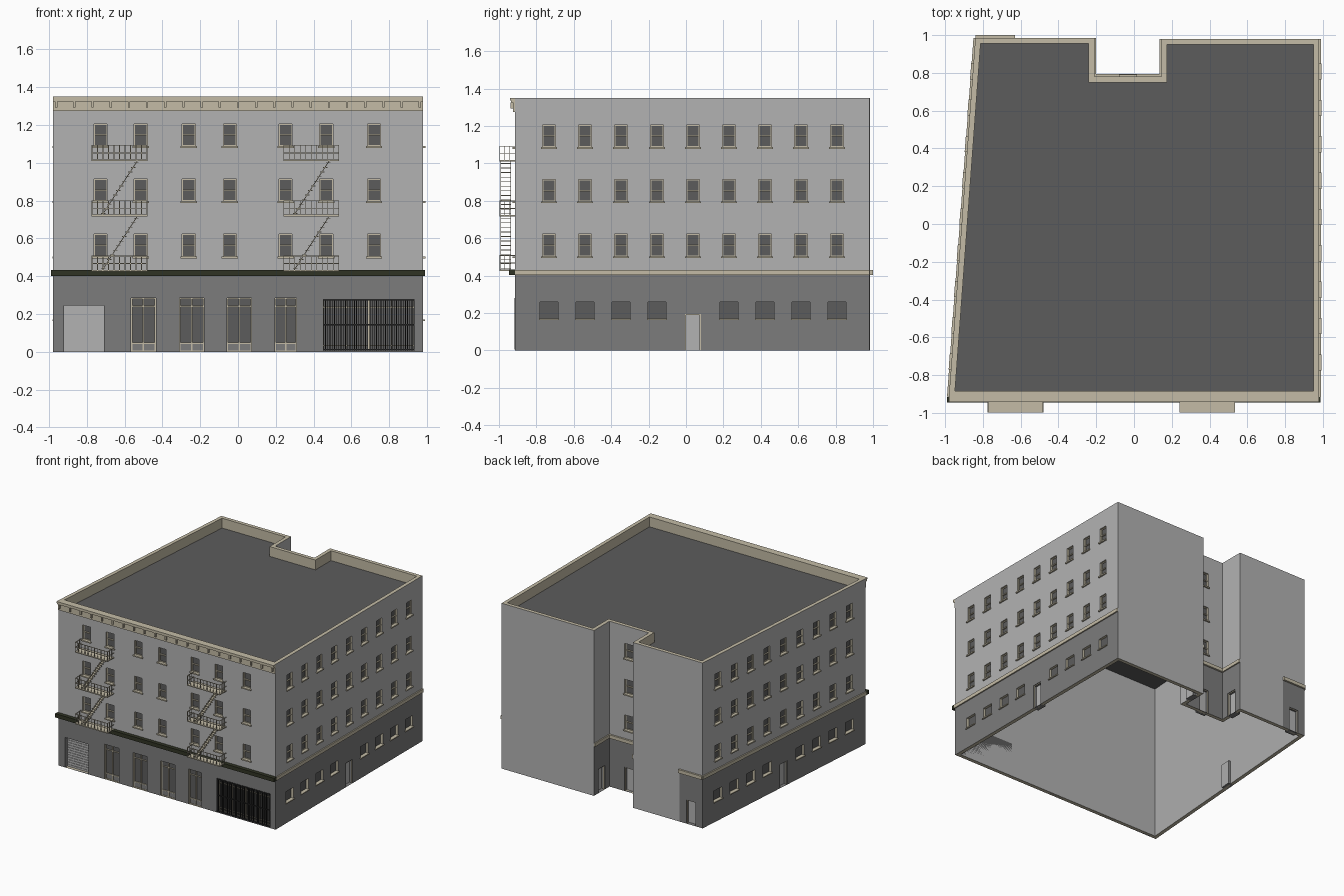
import bpy, bmesh
from mathutils import Vector

cube = bpy.data.objects.get("Cube")
if cube:
    bpy.data.objects.remove(cube)

# Flat colours (linear)
COLOURS = {"light_grey": (0.45, 0.45, 0.45), "dark_grey": (0.2, 0.2, 0.2),
           "charcoal": (0.107, 0.107, 0.107), "stone_beige": (0.55, 0.5, 0.38),
           "dark_olive": (0.03, 0.034, 0.018), "iron_black": (0.02, 0.02, 0.02)}
MATS = {}
for name, rgb in COLOURS.items():
    m = bpy.data.materials.new(name)
    m.use_nodes = True
    m.diffuse_color = (*rgb, 1)
    m.node_tree.nodes["Principled BSDF"].inputs["Base Color"].default_value = (*rgb, 1)
    MATS[name] = m
SLOTS = list(COLOURS)
LIGHT, DARK, CHAR, BEIGE, OLIVE, BLACK = SLOTS

HEIGHT, ROOF_Z, BASE_Z, THICK = 1.35, 1.27, 0.41, 0.03
UP = Vector((0, 0, 1))
FLOORS = [(0.503, 0.622), (0.797, 0.913), (1.088, 1.206)]


def finish(name, bm, mats):
    mesh = bpy.data.meshes.new(name)
    bm.to_mesh(mesh)
    bm.free()
    for mat in mats:
        mesh.materials.append(MATS[mat])
    bpy.context.collection.objects.link(bpy.data.objects.new(name, mesh))


class Wall:
    """One straight facade: u runs along it, v points outward."""

    def __init__(self, a, b):
        self.a = Vector((*a, 0))
        edge = Vector((*b, 0)) - self.a
        self.length, self.d = edge.length, edge.normalized()
        self.n = self.d.cross(UP)
        self.holes = []
        self.base_from = 0

    def at(self, u, z, v=0):
        return self.a + self.d * u + self.n * v + UP * z


parts = {}


def box(part, mat, wall, u0, u1, z0, z1, v0, v1, rise=0):
    """Box in wall coordinates; rise lifts the u1 end to make a sloping beam."""
    bm = parts.setdefault((part, mat), bmesh.new())
    c = [bm.verts.new(wall.at(u, z + (rise if u == u1 else 0), v))
         for u in (u0, u1) for z in (z0, z1) for v in (v0, v1)]
    for f in ((0, 1, 3, 2), (4, 6, 7, 5), (0, 4, 5, 1), (2, 3, 7, 6), (0, 2, 6, 4), (1, 5, 7, 3)):
        bm.faces.new([c[i] for i in f])


def frame(part, wall, u0, u1, z0, z1, v, w=0.006, bottom=True):
    box(part, BEIGE, wall, u0, u0 + w, z0, z1, v, v + w)
    box(part, BEIGE, wall, u1 - w, u1, z0, z1, v, v + w)
    box(part, BEIGE, wall, u0, u1, z1 - w, z1, v, v + w)
    if bottom:
        box(part, BEIGE, wall, u0, u1, z0, z0 + w, v, v + w)


def hole(wall, u, w, z0, z1, depth, mat):
    wall.holes.append((u - w / 2, u + w / 2, z0, z1, depth, mat))
    return u - w / 2, u + w / 2


def sash(wall, u, z0, z1, w=0.07):
    u0, u1 = hole(wall, u, w, z0, z1, 0.02, CHAR)
    frame("window_frames", wall, u0, u1, z0, z1, -0.018, 0.005)
    mid = (z0 + z1) / 2
    box("window_frames", BEIGE, wall, u0, u1, mid - 0.004, mid + 0.004, -0.019, -0.009)
    box("window_sills", BEIGE, wall, u0 - 0.008, u1 + 0.008, z0 - 0.01, z0, -0.01, 0.012)


def door(wall, u, w=0.085, z1=0.195):
    u0, u1 = hole(wall, u, w, 0, z1, 0.05, LIGHT)
    frame("door_frames", wall, u0, u1, 0, z1, -0.012, bottom=False)


def side_openings(wall, start):
    for i in range(9):
        u = start + i * 0.1925
        for z0, z1 in FLOORS:
            sash(wall, u, z0, z1)
        if i == 4:
            door(wall, u)
        else:
            u0, u1 = hole(wall, u, 0.096, 0.17, 0.258, 0.02, CHAR)
            box("base_sills", BEIGE, wall, u0 - 0.005, u1 + 0.005, 0.162, 0.17, -0.01, 0.01)


# Footprint, anticlockwise from the front corner
plan = [(-0.98, -0.915), (0.98, -0.915), (0.98, 0.98), (0.145, 0.98),
        (0.145, 0.78), (-0.21, 0.78), (-0.21, 0.985), (-0.84, 0.985)]
walls = [Wall(p, plan[(i + 1) % len(plan)]) for i, p in enumerate(plan)]
front, left, back_left, court_a, court_back, court_b, back_right, right = walls
back_left.base_from = 9
back_right.base_from = 0.42

# Side facades, rear court and back door
side_openings(left, 0.182)
side_openings(right, 0.178)
door(back_right, 0.525)
for court in (court_a, court_back, court_b):
    door(court, court.length / 2)
for z0, z1 in FLOORS:
    sash(court_back, court_back.length / 2, z0, z1, 0.08)

# Front upper windows
X0 = 0.98
for x in (-0.727, -0.515, -0.26, -0.043, 0.252, 0.467, 0.72):
    for z0, z1 in FLOORS:
        sash(front, x + X0, z0, z1)

# Garage shutter
u0, u1 = hole(front, -0.815 + X0, 0.21, 0, 0.245, 0.03, LIGHT)
for i in range(12):
    z = 0.005 + i * 0.02
    box("garage_shutter_slats", LIGHT, front, u0, u1, z, z + 0.012, -0.03, -0.026)

# Shop windows
for x, w in ((-0.5, 0.13), (-0.245, 0.13), (0.007, 0.13), (0.252, 0.115)):
    u = x + X0
    u0, u1 = hole(front, u, w, 0, 0.285, 0.02, CHAR)
    box("shop_window_panels", DARK, front, u0, u1, 0, 0.042, -0.02, -0.014)
    frame("shop_window_frames", front, u0, u1, 0, 0.285, -0.018)
    box("shop_window_frames", BEIGE, front, u - 0.004, u + 0.004, 0, 0.285, -0.018, -0.01)
    for z in (0.042, 0.238):
        box("shop_window_frames", BEIGE, front, u0, u1, z, z + 0.006, -0.018, -0.01)

# Barred shop front
u0, u1 = hole(front, 0.692 + X0, 0.485, 0.01, 0.28, 0.03, CHAR)
frame("barred_front_frame", front, u0, u1, 0.01, 0.28, -0.028)
box("barred_front_frame", BEIGE, front, u0, u1, 0.232, 0.24, -0.028, -0.02)
box("barred_front_frame", BEIGE, front, u0, u1, 0.03, 0.036, -0.028, -0.02)
for i in range(1, 4):
    u = u0 + (u1 - u0) * i / 4
    box("barred_front_frame", BEIGE, front, u - 0.004, u + 0.004, 0.01, 0.28, -0.028, -0.02)
BARS = 42
for i in range(BARS):
    u = u0 + (u1 - u0 - 0.004) * i / (BARS - 1)
    box("security_bars", BLACK, front, u, u + 0.004, 0.005, 0.28, -0.004, 0.002)
for z in (0.008, 0.14, 0.272):
    box("security_bars", BLACK, front, u0, u1, z, z + 0.006, -0.005, 0.003)

# String course above the base
box("front_band", OLIVE, front, -0.01, front.length + 0.008, 0.402, 0.433, 0, 0.031)
for w in (left, court_a, court_back, court_b, right, back_right):
    box("stone_band", BEIGE, w, w.base_from, w.length, 0.402, 0.43, 0, 0.015 if w.n.y > 0.9 else 0.01)

# Cornice with brackets
box("cornice", BEIGE, front, 0, front.length, 1.275, 1.325, 0, 0.01)
box("cornice", BEIGE, front, 0, front.length, 1.325, 1.337, 0, 0.02)
box("cornice", BEIGE, front, 0, front.length, 1.337, HEIGHT, 0, 0.027)
for i in range(21):
    u = 0.012 + i * 0.0962
    box("cornice_brackets", BEIGE, front, u, u + 0.012, 1.293, 1.325, 0.01, 0.022)

# Fire escapes
OUT, BAR = 0.083, 0.004
for x in (-0.775, 0.24):
    u0, u1 = x + X0, x + X0 + 0.295
    levels = (0.425, 0.717, 1.01)
    for z in levels:
        box("fire_escape_floors", BEIGE, front, u0, u1, z, z + 0.008, 0, OUT)
        for dz in (0.04, 0.08):
            box("fire_escape_rails", BEIGE, front, u0, u1, z + dz, z + dz + BAR, OUT - BAR, OUT)
            for u in (u0, u1 - BAR):
                box("fire_escape_rails", BEIGE, front, u, u + BAR, z + dz, z + dz + BAR, 0, OUT)
        for i in range(11):
            u = u0 + (u1 - u0 - BAR) * i / 10
            box("fire_escape_rails", BEIGE, front, u, u + BAR, z, z + 0.08, OUT - BAR, OUT)
        for u in (u0, u1 - BAR):
            for v in (0.025, 0.052):
                box("fire_escape_rails", BEIGE, front, u, u + BAR, z, z + 0.08, v, v + BAR)
    for low, high in zip(levels, levels[1:]):
        s0, s1, rise = u0 + 0.055, u0 + 0.245, high - low
        for i in range(12):
            f = (i + 0.5) / 12
            u, z = s0 + (s1 - s0) * f, low + rise * f
            box("fire_escape_steps", BEIGE, front, u - 0.012, u + 0.012, z, z + 0.004, 0.022, 0.074)
        for v in (0.02, 0.073):
            box("fire_escape_stringers", BEIGE, front, s0, s1, low, low + 0.008, v, v + 0.003, rise)

# Shell: outer walls with recessed openings, inner walls, parapet and roof
bm = bmesh.new()


def face(points, mat):
    f = bm.faces.new([bm.verts.new(p) for p in points])
    f.material_index = SLOTS.index(mat)


inner = []
for i, w in enumerate(walls):
    n1, n2 = walls[i - 1].n, w.n
    inner.append(w.a - (n1 + n2) * (THICK / (1 + n1.dot(n2))))

for i, w in enumerate(walls):
    us, zs = {0, w.length}, {0, BASE_Z, HEIGHT}
    if 0 < w.base_from < w.length:
        us.add(w.base_from)
    for u0, u1, z0, z1, depth, mat in w.holes:
        us |= {u0, u1}
        zs |= {z0, z1}
        ring = [(u0, z0), (u1, z0), (u1, z1), (u0, z1)]
        face([w.at(u, z, -depth) for u, z in ring], mat)
        for p, q in zip(ring, ring[1:] + ring[:1]):
            face([w.at(*p), w.at(*q), w.at(*q, -depth), w.at(*p, -depth)], BEIGE if depth == 0.02 else DARK)
    us, zs = sorted(us), sorted(zs)
    for a, b in zip(us, us[1:]):
        for lo, hi in zip(zs, zs[1:]):
            u, z = (a + b) / 2, (lo + hi) / 2
            if any(h[0] < u < h[1] and h[2] < z < h[3] for h in w.holes):
                continue
            base = z < BASE_Z and u > w.base_from
            face([w.at(a, lo), w.at(b, lo), w.at(b, hi), w.at(a, hi)], DARK if base else LIGHT)
    p, q = inner[i], inner[(i + 1) % len(inner)]
    for lo, hi, mat in ((0, ROOF_Z, LIGHT), (ROOF_Z, HEIGHT, BEIGE)):
        face([q + UP * lo, p + UP * lo, p + UP * hi, q + UP * hi], mat)
    a, b = w.at(0, 0), w.at(w.length, 0)
    face([a + UP * HEIGHT, b + UP * HEIGHT, q + UP * HEIGHT, p + UP * HEIGHT], BEIGE)
    face([b, a, p, q], BEIGE)
face([p + UP * ROOF_Z for p in inner], CHAR)
bmesh.ops.remove_doubles(bm, verts=bm.verts, dist=1e-5)
finish("building_shell", bm, SLOTS[:4])

# Trim objects
for (name, mat), part in parts.items():
    bmesh.ops.recalc_face_normals(part, faces=part.faces)
    finish(name, part, [mat])
